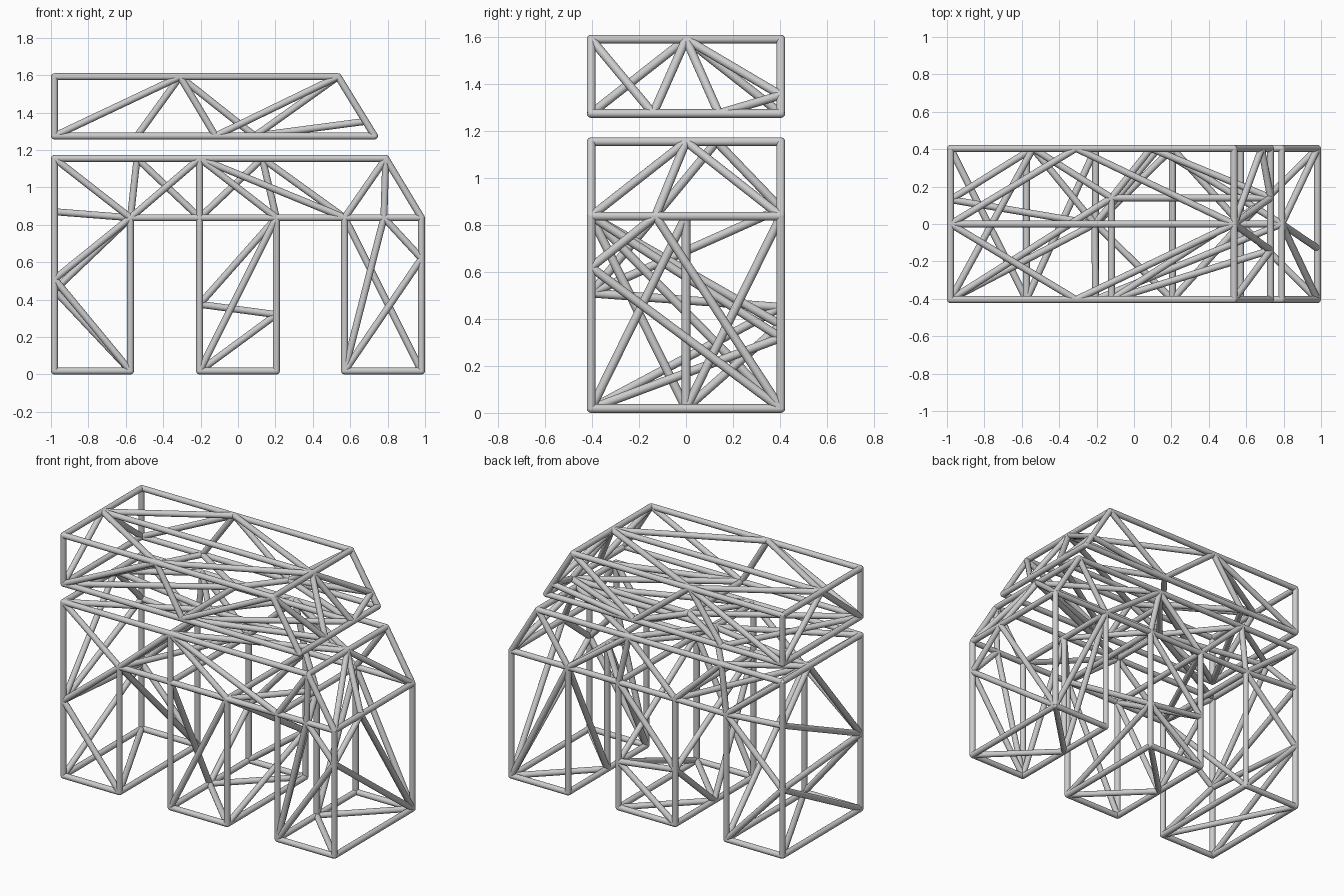
import bpy, bmesh, math
from mathutils import Vector

if "Cube" in bpy.data.objects:
    bpy.data.objects.remove(bpy.data.objects["Cube"])

R, Y = 0.0185, 0.404                     # tube radius, half depth of frame
Z0, ZM, ZT = 0.0185, 0.838, 1.155        # leg foot, leg top, body top
UB, UT = 1.275, 1.592                    # upper box bottom and top
XL, XR = -0.981, 0.981
A, B, C, D = -0.575, -0.205, 0.205, 0.57 # inner leg walls


# Planes: turn 2D points into 3D points
def front(p): return (p[0], -Y, p[1])
def back(p): return (p[0], Y, p[1])
def level(z): return lambda p: (p[0], p[1], z)
def wall(x): return lambda p: (x, p[0], p[1])
def slope(x0, z0, x1, z1):
    return lambda p: (x0 + (x1 - x0) * (p[1] - z0) / (z1 - z0), p[0], p[1])


def truss(name, *panels):
    """Round tubes along polylines, with a ball at every joint."""
    struts, joints = {}, {}
    for plane, lines in panels:
        for line in lines:
            pts = [Vector(plane(p)) for p in line]
            for p in pts:
                joints[tuple(round(c, 3) for c in p)] = p
            for a, b in zip(pts, pts[1:]):
                key = frozenset(tuple(round(c, 3) for c in v) for v in (a, b))
                struts[key] = (a, b)
    bm = bmesh.new()
    for a, b in struts.values():
        d = b - a
        m = d.to_track_quat('Z', 'Y').to_matrix().to_4x4()
        m.translation = (a + b) / 2
        bmesh.ops.create_cone(bm, cap_ends=True, segments=16, radius1=R,
                              radius2=R, depth=d.length, matrix=m)
    for p in joints.values():
        ret = bmesh.ops.create_icosphere(bm, subdivisions=2, radius=R)
        bmesh.ops.translate(bm, verts=ret['verts'], vec=p)
    me = bpy.data.meshes.new(name)
    bm.to_mesh(me)
    bm.free()
    ob = bpy.data.objects.new(name, me)
    bpy.context.collection.objects.link(ob)
    bpy.context.view_layer.objects.active = ob
    ob.select_set(True)
    bpy.ops.object.shade_smooth_by_angle(angle=math.radians(40))
    ob.select_set(False)


def prism(name, outline):
    """Outline on front and back, joined by cross bars at each corner."""
    truss(name, (front, [outline + outline[:1]]), (back, [outline + outline[:1]]),
          *[(wall(x), [[(-Y, z), (Y, z)]]) for x, z in outline])


# Main outlines
prism("body_frame", [(XL, Z0), (A, Z0), (A, ZM), (B, ZM), (B, Z0), (C, Z0),
                     (C, ZM), (D, ZM), (D, Z0), (XR, Z0), (XR, ZM),
                     (0.79, ZT), (XL, ZT)])
prism("upper_frame", [(XL, UB), (0.73, UB), (0.535, UT), (XL, UT)])

# Upper box bracing
M = -0.31
truss("upper_front_braces",
      (front, [[(XL, UB), (M, UT), (-0.12, UB), (0.535, UT)]]))
truss("upper_back_braces",
      (back, [[(XL, UB), (M, UT), (-0.54, UB)],
              [(M, UT), (0.09, UB), (0.535, UT)],
              [(0.09, UB), (0.682, 1.353)]]))
truss("upper_top_braces",
      (level(UT), [[(XL, 0), (M, Y), (0.535, 0), (M, -Y), (XL, 0), (0.535, 0)]]))
N = (-0.12, 0.14)
truss("upper_bottom_braces",
      (level(UB), [[(XL, -Y), N, (-0.54, Y), (XL, -Y)],
                   [(0.09, Y), N, (0.73, 0.14), (0.09, Y)],
                   [N, (-0.12, -Y), (0.73, -0.14)],
                   [(-0.12, -Y), (0.73, 0.14)]]))
truss("upper_end_braces",
      (wall(XL), [[(-Y, UB), (0, UT), (Y, UB)]]),
      (slope(0.73, UB, 0.535, UT),
       [[(-Y, UT), (-0.14, UB), (0, UT), (0.14, UB), (Y, 1.353), (0, UT)]]))

# Body front and back bracing
truss("body_front_braces",
      (front, [[(A, ZM), (B, ZM), (C, ZM), (D, ZM), (XR, ZM)],
               [(XL, ZT), (A, ZM), (B, ZT), (B, ZM)],
               [(C, ZM), (B, ZT), (D, ZM), (0.79, ZT), (0.78, ZM)]]))
truss("body_back_braces",
      (back, [[(A, ZM), (B, ZM), (C, ZM), (D, ZM), (XR, ZM)],
              [(XL, ZT), (A, ZM), (-0.54, ZT), (B, ZM), (0.13, ZT), (C, ZM)],
              [(0.13, ZT), (D, ZM), (0.79, ZT)]]))

# Body top and underside bracing
P = (-0.21, 0)
truss("body_top_braces",
      (level(ZT), [[(XL, 0.13), P, (XL, -Y)],
                   [(XL, 0.13), (-0.54, Y), P, (0.13, Y), (0.79, 0)],
                   [P, (B, -Y), (0.79, 0), P]]))
truss("underside_braces",
      (level(ZM), [[(A, -Y), (B, Y)], [(C, -Y), (D, 0), (C, Y)]]))

# Body ends
truss("left_end_braces",
      (wall(XL), [[(Y, 0.87), (0.13, ZT), (-Y, 0.51), (Y, 0.87)],
                  [(-Y, 0.51), (Y, 0.45), (-Y, Z0)]]))
truss("right_end_braces",
      (slope(XR, ZM, 0.79, ZT),
       [[(-Y, ZM), (0, ZT), (Y, ZM)], [(0, ZT), (-0.13, ZM)]]),
      (wall(XR), [[(-0.13, ZM), (Y, Z0), (-Y, 0.62), (-0.13, ZM)]]))

# Legs
truss("left_leg_braces",
      (front, [[(A, ZM), (XL, 0.51), (A, Z0)]]),
      (back, [[(XL, 0.87), (A, ZM), (XL, 0.45), (A, Z0)]]),
      (wall(A), [[(-Y, ZM), (Y, Z0)]]),
      (level(Z0), [[(XL, Y), (A, -Y)]]))
truss("middle_leg_braces",
      (front, [[(B, Z0), (C, ZM)]]),
      (back, [[(C, ZM), (B, 0.375), (C, 0.32), (B, Z0)]]),
      (wall(B), [[(-Y, ZM), (0, Z0), (Y, 0.375), (-Y, ZM)]]),
      (wall(C), [[(-Y, ZM), (Y, 0.32), (-Y, Z0)]]),
      (level(Z0), [[(C, -Y), (B, 0), (C, Y)]]))
truss("right_leg_braces",
      (front, [[(D, Z0), (0.78, ZM), (XR, 0.62), (D, Z0)]]),
      (back, [[(D, ZM), (XR, Z0)]]),
      (wall(D), [[(-Y, Z0), (0, ZM), (0, Z0), (Y, ZM)]]),
      (level(Z0), [[(XR, -Y), (D, 0), (XR, Y)]]))
